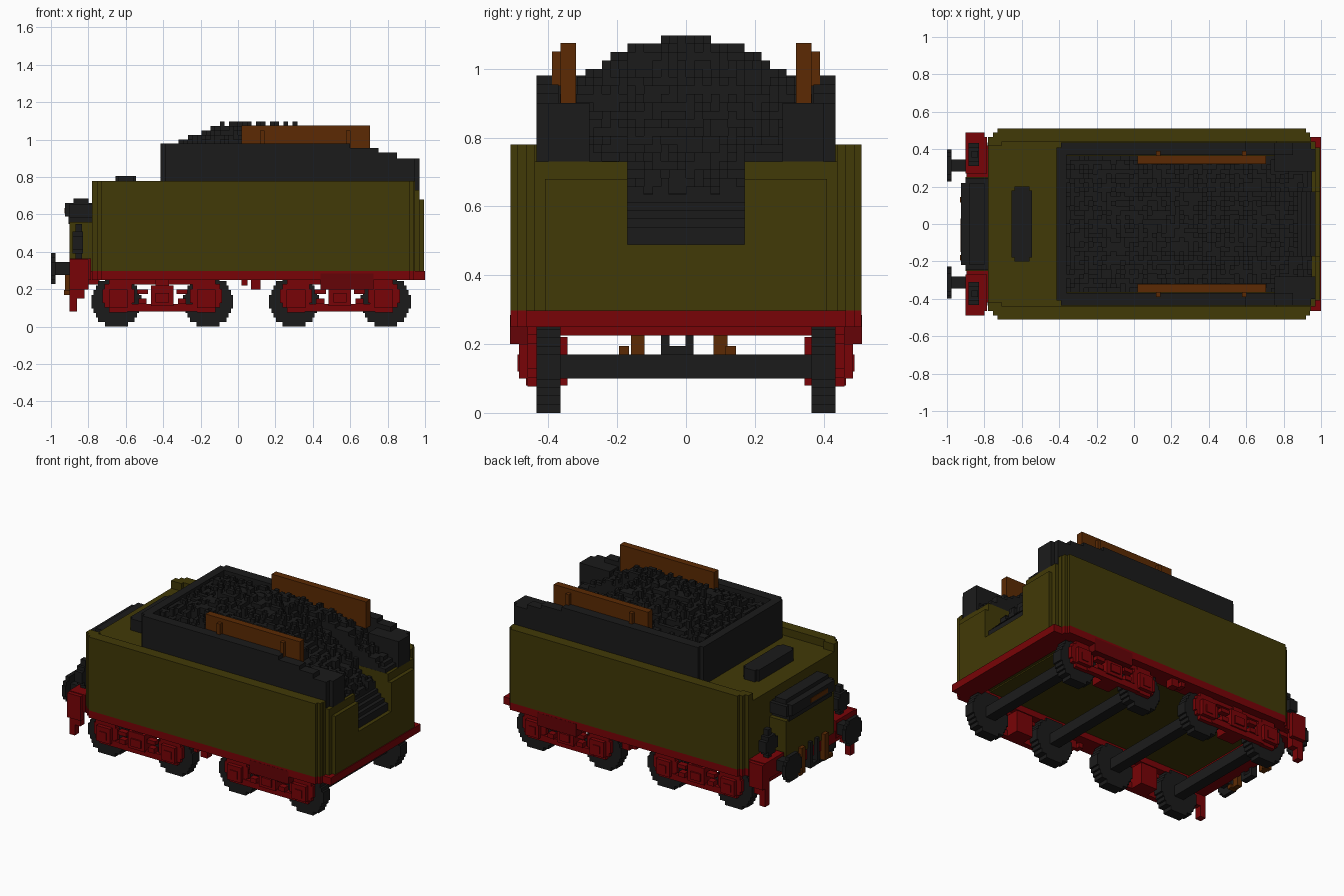
import bpy
import bmesh
import math
import random
from mathutils import Matrix, Vector

random.seed(4)
V = 2 / 82  # size of one block

start_cube = bpy.data.objects.get("Cube")
if start_cube:
    bpy.data.objects.remove(start_cube, do_unlink=True)


def material(name, red, green, blue):
    mat = bpy.data.materials.new(name)
    mat.use_nodes = True
    color = (red, green, blue, 1)
    mat.diffuse_color = color
    shader = mat.node_tree.nodes["Principled BSDF"]
    shader.inputs["Base Color"].default_value = color
    shader.inputs["Roughness"].default_value = 0.9
    return mat


OLIVE = material("olive_paint", .053, .041, .002)
RED = material("red_paint", .19, .001, .002)
DARK_RED = material("dark_red_paint", .13, .001, .002)
BLACK = material("coal_black", .011, .011, .011)
BROWN = material("brown_wood", .106, .023, .001)


def finish(name, mat, bm):
    mesh = bpy.data.meshes.new(name)
    bm.to_mesh(mesh)
    bm.free()
    mesh.materials.append(mat)
    obj = bpy.data.objects.new(name, mesh)
    bpy.context.collection.objects.link(obj)
    return obj


def add_block(bm, x, y, z):
    low, high = Vector((x[0], y[0], z[0])), Vector((x[1], y[1], z[1]))
    place = Matrix.Translation((low + high) / 2) @ Matrix.Diagonal((*(high - low), 1))
    bmesh.ops.create_cube(bm, size=1, matrix=place)


def box(name, mat, x, y, z, pair=False):
    """One box, or a left and right pair mirrored across the centre line."""
    bm = bmesh.new()
    add_block(bm, x, y, z)
    if pair:
        add_block(bm, x, (-y[1], -y[0]), z)
    return finish(name, mat, bm)


def disc(name, mat, centre, radius, depth, along="y"):
    """Mirrored stepped discs of stacked rows; depth is the range along the axis."""
    bm = bmesh.new()
    side, height = centre
    rows = round(2 * radius / V)
    step = 2 * radius / rows
    for row in range(rows):
        z = -radius + (row + .5) * step
        half = max(V, round(2 * math.sqrt(radius ** 2 - z ** 2) / V) * V / 2)
        across = (side - half, side + half)
        level = (height + z - step / 2, height + z + step / 2)
        x, y = (across, depth) if along == "y" else (depth, across)
        add_block(bm, x, y, level)
        add_block(bm, x, (-y[1], -y[0]), level)
    return finish(name, mat, bm)


# Tank body and red sills with stepped corners
box("tank_core", OLIVE, x=(-.78, .6), y=(-.46, .46), z=(.29, .73))
box("tank_end_core", OLIVE, x=(.6, .78), y=(-.46, .46), z=(.29, .58))
SIDE_STEPS = ((-.78, .945, .44, .465), (-.755, .94, .45, .49), (-.73, .92, .47, .51))
for back, front, inner, outer in SIDE_STEPS:
    box("tank_side", OLIVE, x=(back, front), y=(inner, outer), z=(.298, .78), pair=True)
    box("side_sill", RED, x=(back, front), y=(inner - .06, outer), z=(.25, .298), pair=True)
box("end_wall", OLIVE, x=(.76, .97), y=(.17, .44), z=(.298, .73), pair=True)
box("end_panel", OLIVE, x=(.97, .995), y=(.17, .41), z=(.298, .68), pair=True)
box("end_wall_sill", OLIVE, x=(.76, .995), y=(-.17, .17), z=(.298, .49))
box("rear_corner_post", OLIVE, x=(-.78, -.705), y=(.42, .46), z=(.72, .78), pair=True)
box("water_hatch", BLACK, x=(-.655, -.545), y=(-.18, .18), z=(.73, .805))
box("water_hatch_ends", BLACK, x=(-.64, -.56), y=(-.2, .2), z=(.73, .805))

# Bunker walls stepping down to the shovelling end
box("bunker_back_wall", BLACK, x=(-.415, -.36), y=(-.41, .41), z=(.73, .98))
WALL_STEPS = ((-.39, .6, .98), (.6, .75, .955), (.75, .85, .93), (.85, .945, .9))
for start, end, top in WALL_STEPS:
    box("bunker_side_wall", BLACK, x=(start, end), y=(.37, .435), z=(.73, top), pair=True)
box("bunker_end_block", BLACK, x=(.75, .97), y=(.28, .4), z=(.73, .9), pair=True)


def coal_height(x, y):
    hump = 1.07 - .115 * (y / .3) ** 2
    if x < -.1:
        slope = 1.06 - (-.1 - x) * .4
    else:
        steepness = .75 if abs(y) < .17 else .5
        slope = 1.07 - max(0, x - .3) * steepness
    lump = random.choice((-1, -1, 0, 0, 0, 1)) * V
    return round((min(hump, slope) + lump) / V) * V


# Coal heap of rough columns
bm = bmesh.new()
for i in range(-15, 39):
    for j in range(-15, 15):
        x, y = i * V, j * V
        middle = y + V / 2
        if x > .86 and abs(middle) < .17:
            continue
        top = max(coal_height(x, middle), .62)
        add_block(bm, (x, x + V), (y, y + V), (min(.7, top - 2 * V) if x < .55 else .56, top))
finish("coal_heap", BLACK, bm)

# Stepped chute in the end opening
for step in range(5):
    box("chute_step", BLACK, x=(.74, .97 - step * V), y=(-.17, .17),
        z=(.485 + step * V, .54 + step * V))

# Side boards with their brackets
box("side_board", BROWN, x=(.02, .705), y=(.32, .365), z=(.9, 1.075), pair=True)
for x in (.13, .59):
    box("board_bracket", BROWN, x=(x - .012, x + .012), y=(.36, .39), z=(.95, 1.05), pair=True)

# Red underframe
box("end_sill", RED, x=(.85, 1), y=(-.465, .465), z=(.25, .298))
box("rear_sill", RED, x=(-.895, -.74), y=(-.42, .42), z=(.225, .298))
box("side_tool_box", DARK_RED, x=(.44, .725), y=(.45, .511), z=(.2, .285), pair=True)
box("side_step_block", RED, x=(.07, .12), y=(.44, .49), z=(.2, .26), pair=True)
box("side_step_hook", RED, x=(.02, .05), y=(.44, .49), z=(.22, .26), pair=True)

# Two bogies with four axles
for bogie in (-.405, .545):
    for end in (-1, 1):
        axle = bogie + end * .245
        hub = bogie + end * .235
        disc("wheel", BLACK, (axle, .134), .134, (.365, .435))
        box("axle", BLACK, x=(axle - .035, axle + .035), y=(-.37, .37), z=(.1, .17))
        disc("axle_box", RED, (hub, .165), .088, (.43, .46))
        box("axle_box_cover", RED, x=(hub - .05, hub + .05), y=(.45, .485), z=(.1, .2), pair=True)
        box("axle_box_cap", RED, x=(hub - .025, hub + .025), y=(.47, .49), z=(.12, .17), pair=True)
        strut = bogie + end * .105
        box("bogie_strut", RED, x=(strut - .022, strut + .022), y=(.435, .475), z=(.12, .15), pair=True)
        box("bogie_spring", RED, x=(strut - .03, strut + .03), y=(.435, .475), z=(.175, .2), pair=True)
    box("bogie_lower_bar", RED, x=(bogie - .2, bogie + .2), y=(.43, .465), z=(.08, .12), pair=True)
    box("bogie_upper_bar", RED, x=(bogie - .25, bogie + .25), y=(.43, .455), z=(.225, .26), pair=True)
    box("bogie_centre", RED, x=(bogie - .06, bogie + .06), y=(.43, .475), z=(.11, .22), pair=True)
    box("bogie_centre_plate", RED, x=(bogie - .035, bogie + .035), y=(.47, .485), z=(.13, .18), pair=True)
    box("bogie_pillar", RED, x=(bogie - .035, bogie + .035), y=(.43, .465), z=(.2, .26), pair=True)
    box("bogie_inner_plate", RED, x=(bogie - .06, bogie + .06), y=(.345, .44), z=(.08, .22), pair=True)

# Rear end with cabinet, lamps and buffers
box("rear_panel", OLIVE, x=(-.9, -.77), y=(-.25, .25), z=(.295, .56))
box("rear_cabinet", BLACK, x=(-.925, -.78), y=(-.22, .22), z=(.59, .66))
box("rear_cabinet_ends", BLACK, x=(-.9, -.78), y=(-.245, .245), z=(.585, .655))
box("rear_cabinet_base", BLACK, x=(-.905, -.78), y=(-.22, .22), z=(.55, .59))
box("rear_cabinet_top", BLACK, x=(-.88, -.8), y=(-.22, .22), z=(.66, .685))
box("rear_cabinet_trim", BROWN, x=(-.928, -.92), y=(-.15, .03), z=(.605, .635))
box("buffer_beam", RED, x=(-.9, -.785), y=(.27, .465), z=(.25, .365), pair=True)
box("buffer_beam_edge", RED, x=(-.9, -.8), y=(.46, .49), z=(.2, .36), pair=True)
box("rear_step_post", RED, x=(-.9, -.86), y=(.42, .465), z=(.08, .26), pair=True)
box("rear_step_arm", RED, x=(-.86, -.82), y=(.42, .465), z=(.15, .26), pair=True)
box("lamp_stem", BLACK, x=(-.87, -.835), y=(.355, .39), z=(.36, .55), pair=True)
disc("lamp", BLACK, (.372, .45), .06, (-.885, -.83), along="x")
box("buffer_stem", BLACK, x=(-.98, -.89), y=(.28, .345), z=(.275, .345), pair=True)
disc("buffer_plate", BLACK, (.312, .31), .083, (-1, -.975), along="x")

# Coupling and hoses hang slightly off centre
for side in (-.06, .01):
    box("coupling_side", BLACK, x=(-.92, -.88), y=(side - .012, side + .012), z=(.17, .34))
box("coupling_bar", BLACK, x=(-.92, -.88), y=(-.05, .0), z=(.17, .195))
for side in (-.14, .1):
    box("brake_hose", BROWN, x=(-.925, -.89), y=(side - .02, side + .02), z=(.17, .34))
    tip = side - .04 if side < 0 else side + .03
    box("brake_hose_end", BROWN, x=(-.93, -.88), y=(tip - .015, tip + .015), z=(.17, .195))
